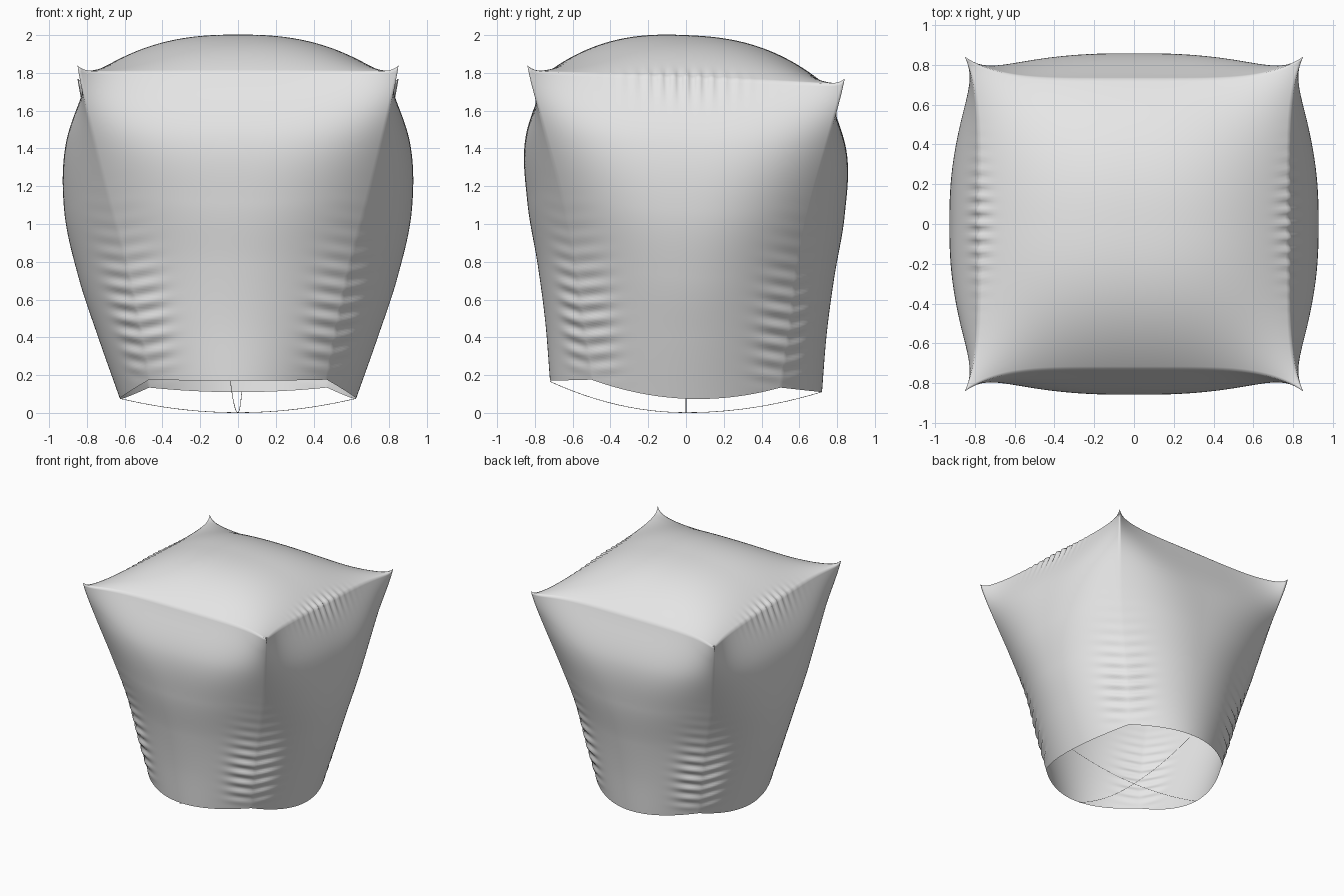
import bpy
import bmesh
import math
from mathutils import Vector

cube = bpy.data.objects.get("Cube")
if cube:
    bpy.data.objects.remove(cube, do_unlink=True)

CUTS = 99
TOP = 1.775

# Rim-to-top lines: seam at the corners, middle of the sides, middle of front and back
SEAM = [Vector(p) for p in ((.47, .50, .155), (.53, .55, .47), (.60, .59, .80),
                            (.69, .66, 1.13), (.775, .75, 1.46), (.85, .84, TOP))]
SIDE = [Vector(p) for p in ((.625, 0, .075), (.74, 0, .40), (.845, 0, .72),
                            (.92, 0, 1.07), (.91, 0, 1.43), (.78, 0, TOP))]
FRONT = [Vector(p) for p in ((0, .72, .14), (0, .745, .45), (0, .785, .75),
                             (0, .84, 1.08), (0, .85, 1.42), (0, .73, TOP))]


def spline(points, h):
    """Smooth curve through evenly timed points, h from 0 to 1."""
    pts = [2 * points[0] - points[1], *points, 2 * points[-1] - points[-2]]
    s = h * (len(points) - 1)
    i = min(int(s), len(points) - 2)
    t = s - i
    a, b, c, d = pts[i:i + 4]
    return b + (c - a) * (t / 2) + (2 * a - 5 * b + 4 * c - d) * (t * t / 2) \
        + (3 * b - a - 3 * c + d) * (t ** 3 / 2)


def bump(value, width):
    return math.exp(-(value / width) ** 2)


def inflate(co):
    """Move a point of a box onto the inflated fabric."""
    u, v, h = co.x, co.y, (co.z + 1) / 2
    au, av = min(abs(u), 1), min(abs(v), 1)
    seam, side, front = (spline(line, h) for line in (SEAM, SIDE, FRONT))
    power = 2 + 3 * h ** 4
    ws, wf = 1 - av ** power, 1 - au ** power
    x = u * (seam.x + (side.x - seam.x) * ws)
    y = v * (seam.y + (front.y - seam.y) * wf)
    z = seam.z + (side.z - seam.z) * ws + (front.z - seam.z) * wf

    # Domed top and pulled-up corner tips
    if h > .9999:
        z += .225 * (1 - au ** 2.5) * (1 - av ** 2.5)
    z += .03 * (au * av) ** 30 * h ** 30

    # Puckers along the lower corner seams
    t = min(au, av)
    pucker = .012 * bump(t - .88, .18) * bump(h - .2, .2) * min(1, h / .06)
    swell = 1 + pucker * math.sin(math.tau * (z / .088 + t))
    x, y = x * swell, y * swell

    # Puckers along the side edges of the top
    fold = .007 * bump(1 - au, .07) * bump(1 - h, .06) * bump(v, .3)
    fold *= math.cos(math.tau * y / .068)
    x += math.copysign(fold, u) if fold > 0 else -math.copysign(fold, u)
    return Vector((x, y, z + fold - .042 * y))


def finish(obj):
    obj.data.materials.append(grey)
    bpy.context.collection.objects.link(obj)


grey = bpy.data.materials.new("light_grey")
grey.use_nodes = True
grey.diffuse_color = (.8, .8, .8, 1)
grey.node_tree.nodes["Principled BSDF"].inputs["Base Color"].default_value = (.8, .8, .8, 1)

# Inflated cover, open underneath
bm = bmesh.new()
bmesh.ops.create_cube(bm, size=2)
bottom = [f for f in bm.faces if f.calc_center_median().z < -.9]
bmesh.ops.delete(bm, geom=bottom, context='FACES_ONLY')
bmesh.ops.subdivide_edges(bm, edges=bm.edges[:], cuts=CUTS, use_grid_fill=True)
for vert in bm.verts:
    vert.co = inflate(vert.co)
for face in bm.faces:
    face.smooth = True
mesh = bpy.data.meshes.new("fabric_cover")
bm.to_mesh(mesh)
bm.free()
finish(bpy.data.objects.new("fabric_cover", mesh))


# Two thin cords sagging across the opening
def cord(name, start, end):
    curve = bpy.data.curves.new(name, 'CURVE')
    curve.dimensions = '3D'
    curve.bevel_depth = .0015
    curve.bevel_resolution = 0
    steps = 24
    line = curve.splines.new('POLY')
    line.points.add(steps)
    for i, point in enumerate(line.points):
        s = 2 * i / steps - 1
        p = Vector(start if s < 0 else end) * abs(s)
        point.co = (p.x, p.y, p.z * abs(s) + .0015, 1)
    finish(bpy.data.objects.new(name, curve))


cord("cord_across", (-.625, 0, .075), (.625, 0, .075))
cord("cord_lengthwise", (-.04, -.72, .165), (.02, .72, .11))
